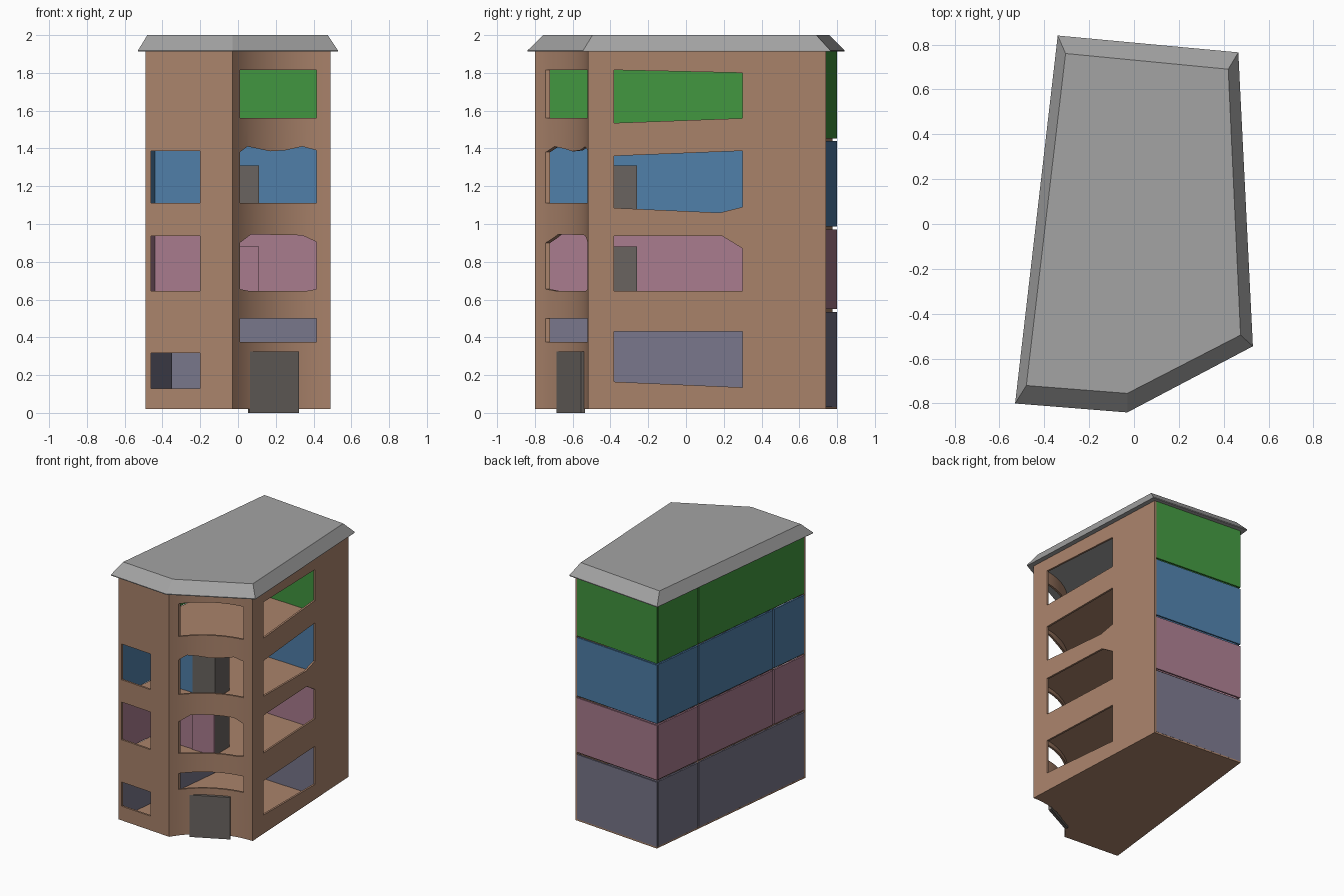
import bpy, bmesh, math
from mathutils import Vector

if "Cube" in bpy.data.objects:
    bpy.data.objects.remove(bpy.data.objects["Cube"])


def material(name, rgb):
    m = bpy.data.materials.new(name)
    lin = [(c / 255 / 12.92 if c < 11 else ((c / 255 + 0.055) / 1.055) ** 2.4) for c in rgb]
    m.diffuse_color = (*lin, 1)
    m.use_nodes = True
    m.node_tree.nodes["Principled BSDF"].inputs["Base Color"].default_value = m.diffuse_color
    return m


BROWN = material("brown_plaster", (170, 131, 107))
GREEN = material("green_wall", (65, 149, 63))
BLUE = material("blue_wall", (79, 126, 168))
PINK = material("pink_wall", (168, 123, 141))
MAUVE = material("grey_mauve_wall", (120, 118, 138))
ROOF = material("grey_roof", (163, 163, 163))
DOOR = material("dark_door", (106, 100, 96))


def prisms(name, jobs, mat):
    """One object from (3D outline, extrusion vector) pairs."""
    bm = bmesh.new()
    for pts, vec in jobs:
        a = [bm.verts.new(p) for p in pts]
        b = [bm.verts.new(Vector(p) + Vector(vec)) for p in pts]
        bm.faces.new(a)
        bm.faces.new(b[::-1])
        for i in range(len(a)):
            j = (i + 1) % len(a)
            bm.faces.new((a[i], b[i], b[j], a[j]))
    bmesh.ops.recalc_face_normals(bm, faces=bm.faces)
    me = bpy.data.meshes.new(name)
    bm.to_mesh(me)
    bm.free()
    ob = bpy.data.objects.new(name, me)
    bpy.context.collection.objects.link(ob)
    me.materials.append(mat)
    return ob


def plan(pts, z0, z1):
    return [(x, y, z0) for x, y in pts], (0, 0, z1 - z0)


def wall(a, b, t, z0, z1):
    """Straight wall from a to b, thickened to the left of its direction."""
    a, b = Vector(a), Vector(b)
    d = (b - a).normalized()
    n = Vector((-d.y, d.x)) * t
    return plan([a, b, b + n, a + n], z0, z1)


# Facade plan: straight front, concave entrance bay, straight right side
FL, FM, FR = Vector((-.49, -.765)), Vector((-.03, -.80)), Vector((.49, -.52))
BR, BL = Vector((.43, .74)), Vector((-.31, .80))
chord = FR - FM
half, depth, N = chord.length / 2, .08, 14
R = (half ** 2 + depth ** 2) / (2 * depth)
ang = math.asin(half / R)
u = chord.normalized()
n_in = Vector((-u.y, u.x))
centre = (FM + FR) / 2 - n_in * (R - depth)
arc = [centre + R * (u * math.sin(t) + n_in * math.cos(t))
       for t in [-ang + 2 * ang * i / N for i in range(N + 1)]]
path = [FL] + arc + [BR]


def offset(path, t):
    out = []
    for i, p in enumerate(path):
        ns = []
        for a, b in ((i - 1, i), (i, i + 1)):
            if a >= 0 and b < len(path):
                d = (path[b] - path[a]).normalized()
                ns.append(Vector((-d.y, d.x)))
        m = sum(ns, Vector((0, 0))).normalized()
        out.append(p + m * (t / m.dot(ns[0])))
    return out


facade = prisms("facade", [plan(path + offset(path, .015)[::-1], .02, 1.912)], BROWN)

# Window openings: (x, z) outlines on the front, (y, z) on the right side


def rect(a, b, z0, z1):
    return [(a, z0), (b, z0), (b, z1), (a, z1)]


left = [rect(-.46, -.20, 1.11, 1.387), rect(-.46, -.20, .645, .937), rect(-.46, -.20, .13, .317)]
bay = [rect(.01, .415, 1.56, 1.815), rect(.01, .415, .375, .5),
       [(.01, 1.11), (.415, 1.11), (.415, 1.39), (.34, 1.41), (.25, 1.39), (.17, 1.385),
        (.10, 1.40), (.05, 1.41), (.01, 1.38)],
       [(.01, .655), (.06, .645), (.36, .645), (.415, .655), (.415, .905), (.34, .94),
        (.07, .945), (.01, .90)]]
side = [[(-.38, 1.535), (.30, 1.56), (.30, 1.80), (-.38, 1.815)],
        [(-.38, 1.085), (.18, 1.06), (.30, 1.09), (.30, 1.387), (-.38, 1.36)],
        [(-.38, .645), (.30, .645), (.30, .87), (.19, .937), (-.38, .937)],
        [(-.38, .165), (.30, .135), (.30, .43), (-.38, .43)]]
cutter = prisms("window_cutter",
                [([(x, -.9, z) for x, z in p], (0, .45, 0)) for p in left + bay]
                + [([(.38, y, z) for y, z in p], (.25, 0, 0)) for p in side], BROWN)
cutter.hide_render = True
mod = facade.modifiers.new("windows", 'BOOLEAN')
mod.operation, mod.solver, mod.object = 'DIFFERENCE', 'EXACT', cutter
bpy.context.view_layer.objects.active = facade
facade.select_set(True)
bpy.ops.object.modifier_apply(modifier="windows")
bpy.ops.object.shade_smooth_by_angle(angle=math.radians(20))
bpy.data.objects.remove(cutter)

# Floors
inner = offset(path, .013)
prisms("ground_floor", [plan(inner + [BL], .02, .032)], BROWN)
deck = inner[:-1] + [Vector((.418, .72)), Vector((-.295, .775))]
deck[0] = deck[0] + Vector((.015, 0))
prisms("upper_floors", [plan(deck, z0, z1) for z0, z1 in
                        ((.533, .55), (.972, .987), (1.44, 1.452))], BROWN)


def on_left(y):
    return FL.lerp(BL, (y - FL.y) / (BL.y - FL.y))


# Coloured rooms: outer back and left panels plus inner partitions
T = .013
storeys = [("ground", MAUVE, .032, .533, False), ("second", PINK, .55, .972, True),
           ("third", BLUE, .987, 1.44, True), ("top", GREEN, 1.452, 1.912, False)]
for name, mat, z0, z1, split in storeys:
    jobs = [wall(BR + Vector((-.015, .001)), BL, T, z0, z1)]
    cuts = [.785, .36] + ([-.43] if split else []) + [-.75]
    for a, b in zip(cuts, cuts[1:]):
        jobs.append(wall(on_left(a - (.006 if a < .7 else 0)),
                         on_left(b + (.006 if b > -.7 else 0)), T, z0, z1))
    jobs.append(wall(on_left(.36) + Vector((.014, .005)), (.43, .33), T, z0, z1))
    if split:
        jobs.append(wall(on_left(-.43) + Vector((.014, 0)), (-.08, -.44), T, z0, z1))
    prisms(name + "_room_walls", jobs, mat)

# Inner doors on the two middle storeys
for name, z0, z1 in (("second", .55, .88), ("third", .987, 1.31)):
    prisms(name + "_inner_door",
           [plan([(-.08, -.44), (.11, -.44), (.11, -.26), (-.08, -.26)], z0, z1)], DOOR)
prisms("inner_door_face", [plan([(-.08, -.448), (.11, -.448), (.11, -.44), (-.08, -.44)],
                                .55, .88)], PINK)

# Entrance door across the concave bay
prisms("entrance_door", [wall((.062, -.685), (.322, -.555), .022, 0, .325)], DOOR)

# Roof: thin eaves edge, then sloped sides to a flat top
low = [(-.53, -.80), (-.03, -.84), (.53, -.545), (.465, .765), (-.34, .84)]
top = [(-.48, -.72), (-.03, -.755), (.475, -.495), (.42, .69), (-.305, .76)]
roof = prisms("roof", [plan(low, 1.918, 2.0)], ROOF)
for v, (x, y) in zip(roof.data.vertices[5:], top):
    v.co.x, v.co.y = x, y
prisms("eaves", [plan(low, 1.912, 1.918)], ROOF)
